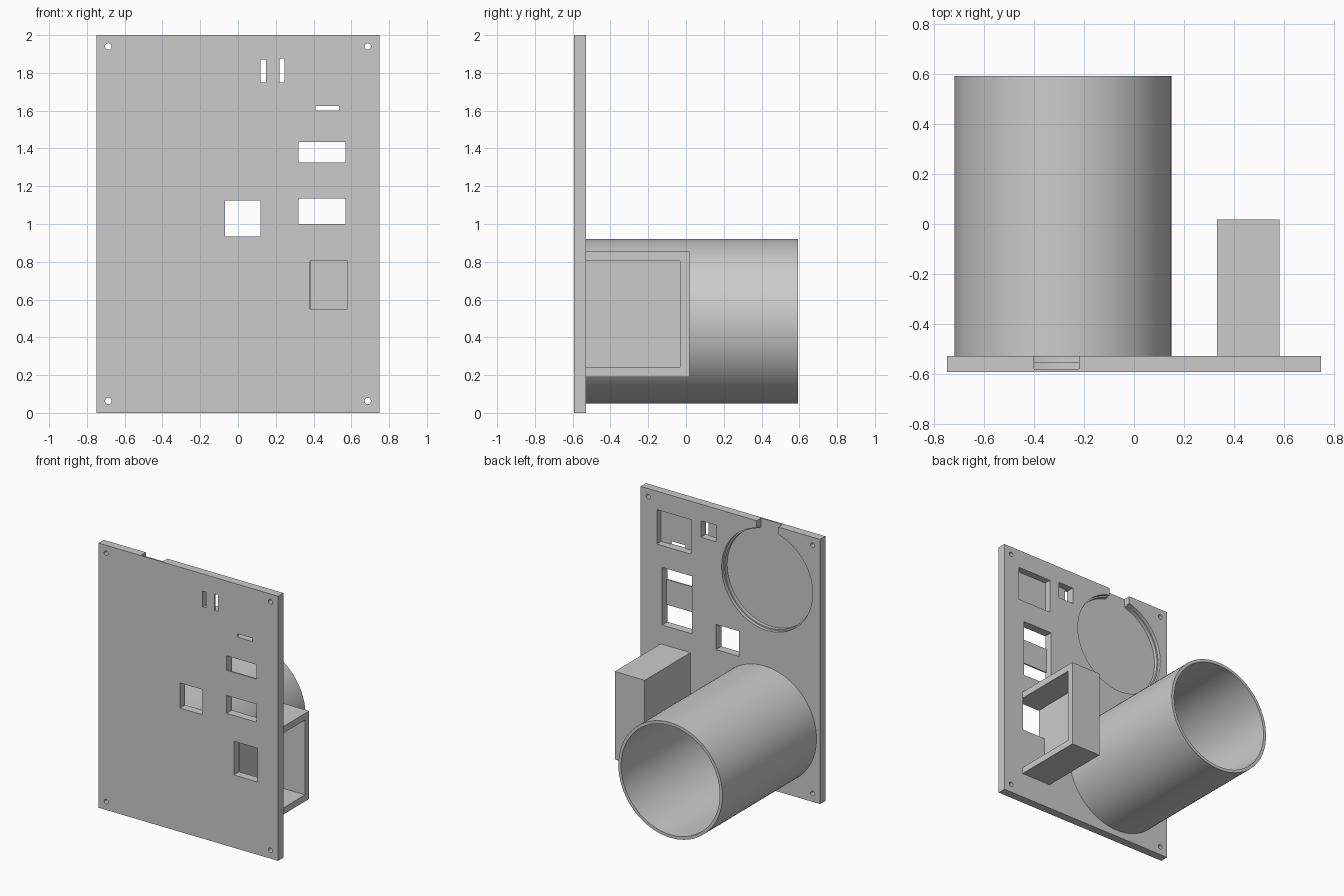
import bpy
import math

cube = bpy.data.objects.get("Cube")
if cube:
    bpy.data.objects.remove(cube, do_unlink=True)

grey = bpy.data.materials.new("plain_grey")
grey.use_nodes = True
grey.diffuse_color = (0.6, 0.6, 0.6, 1)
grey.node_tree.nodes["Principled BSDF"].inputs["Base Color"].default_value = (0.6, 0.6, 0.6, 1)

FRONT, BACK, END = -0.593, -0.53, 0.593   # plate front, plate back, tube end
FLOOR, STEP = -0.582, -0.555              # pocket depths
OUT, IN = FRONT - 0.1, BACK + 0.05        # overshoot for clean cuts


def block(name, x0, x1, y0, y1, z0, z1):
    bpy.ops.mesh.primitive_cube_add(size=1, location=((x0 + x1) / 2, (y0 + y1) / 2, (z0 + z1) / 2))
    ob = bpy.context.object
    ob.scale = (x1 - x0, y1 - y0, z1 - z0)
    return finish(ob, name)


def rod(name, x, z, r, y0, y1, sides=96):
    bpy.ops.mesh.primitive_cylinder_add(vertices=sides, radius=r, depth=y1 - y0,
                                        location=(x, (y0 + y1) / 2, z),
                                        rotation=(math.pi / 2, 0, 0))
    return finish(bpy.context.object, name)


def finish(ob, name):
    ob.name = name
    ob.data.materials.append(grey)
    bpy.ops.object.transform_apply(location=True, rotation=True, scale=True)
    return ob


def cut(body, cutter):
    cutter.hide_render = True
    mod = body.modifiers.new("cut", 'BOOLEAN')
    mod.operation = 'DIFFERENCE'
    mod.solver = 'EXACT'
    mod.object = cutter
    bpy.ops.object.select_all(action='DESELECT')
    body.select_set(True)
    bpy.context.view_layer.objects.active = body
    bpy.ops.object.modifier_apply(modifier=mod.name)
    bpy.data.objects.remove(cutter, do_unlink=True)


def smooth(ob):
    bpy.ops.object.select_all(action='DESELECT')
    ob.select_set(True)
    bpy.context.view_layer.objects.active = ob
    bpy.ops.object.shade_smooth_by_angle(angle=math.radians(30))


# Front panel
panel = block("panel", -0.75, 0.75, FRONT, BACK, 0, 2)

# Round stepped recess with a cable notch running to the top edge
cut(panel, rod("recess_cutter", -0.307, 1.574, 0.38, STEP, IN))
cut(panel, rod("recess_floor_cutter", -0.307, 1.574, 0.37, FLOOR, IN))
cut(panel, block("notch_cutter", -0.4, -0.22, FLOOR, IN, 1.85, 2.1))

# Rectangular recesses in the back: x0, x1, z0, z1
for x0, x1, z0, z1 in [(0.33, 0.615, 1.6, 1.86), (0.12, 0.247, 1.75, 1.875),
                       (0.32, 0.57, 1.0, 1.435)]:
    cut(panel, block("pocket_cutter", x0, x1, FLOOR, IN, z0, z1))

# Windows right through the panel
for x0, x1, z0, z1 in [(0.12, 0.147, 1.75, 1.87), (0.22, 0.247, 1.75, 1.875),
                       (0.41, 0.535, 1.6, 1.625), (0.32, 0.57, 1.325, 1.435),
                       (0.32, 0.57, 1.0, 1.135), (-0.07, 0.12, 0.935, 1.125),
                       (0.38, 0.58, 0.55, 0.805)]:
    cut(panel, block("window_cutter", x0, x1, OUT, IN, z0, z1))

# Corner screw holes
for x in (-0.687, 0.687):
    for z in (0.063, 1.94):
        cut(panel, rod("screw_cutter", x, z, 0.017, OUT, IN, 24))
smooth(panel)

# Large open tube on the back
tube = rod("tube", -0.285, 0.485, 0.435, BACK, END)
cut(tube, rod("bore_cutter", -0.285, 0.485, 0.412, BACK - 0.1, END + 0.1))
smooth(tube)

# Box housing, open on its left side and toward the panel
housing = block("housing", 0.333, 0.583, BACK, 0.018, 0.19, 0.855)
cut(housing, block("housing_cutter", 0.383, 0.7, BACK - 0.1, -0.032, 0.24, 0.805))
